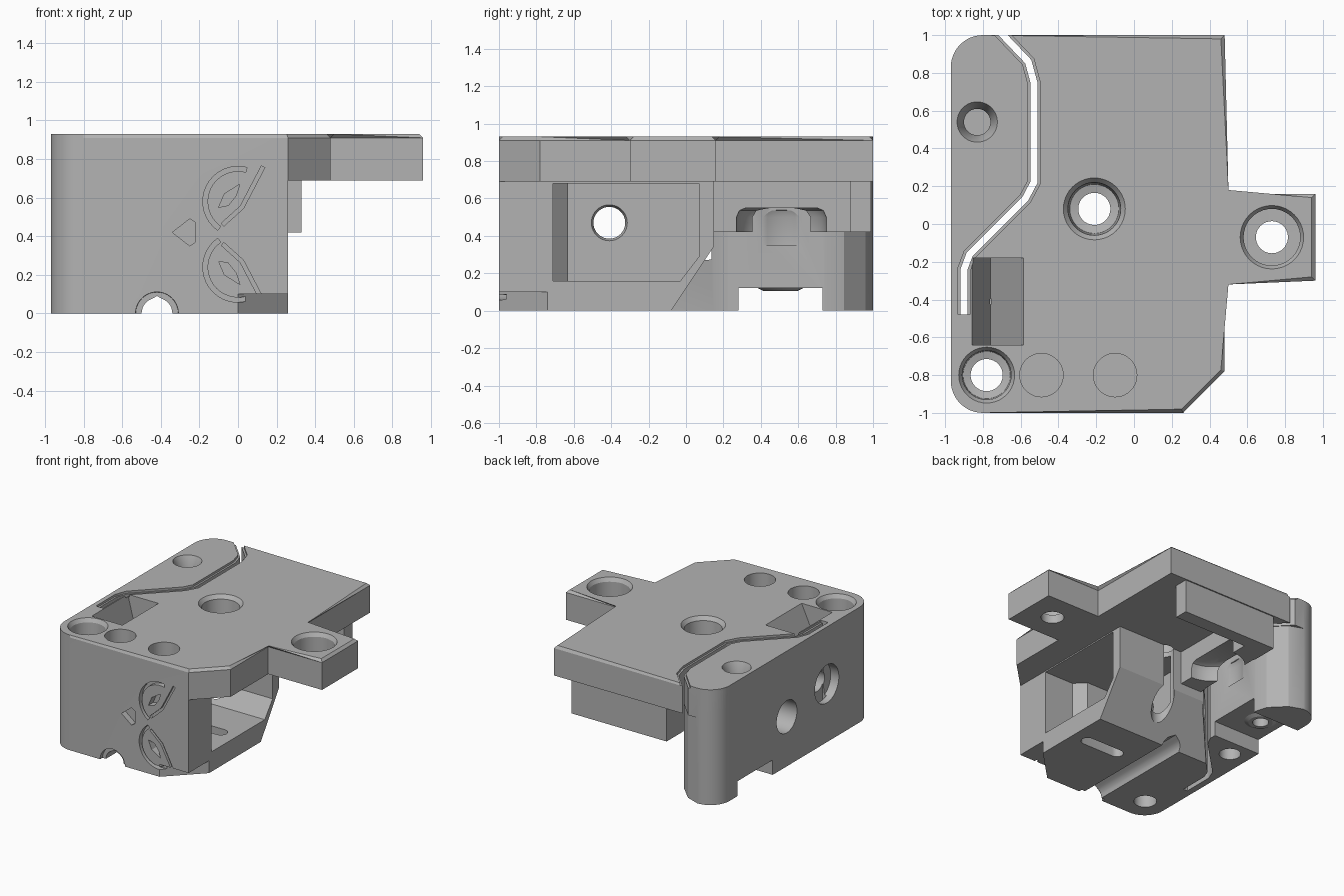
import bpy, bmesh, math
from mathutils import Vector

cube = bpy.data.objects.get("Cube")
if cube:
    bpy.data.objects.remove(cube, do_unlink=True)

grey = bpy.data.materials.new("plain grey")
grey.use_nodes = True
GREY = (0.45, 0.45, 0.45, 1)
grey.diffuse_color = GREY
grey.node_tree.nodes["Principled BSDF"].inputs["Base Color"].default_value = GREY


def place(axis, u, v, w):
    return {"x": (w, u, v), "y": (u, w, v), "z": (u, v, w)}[axis]


def finish(bm, name):
    bmesh.ops.recalc_face_normals(bm, faces=bm.faces)
    mesh = bpy.data.meshes.new(name)
    bm.to_mesh(mesh)
    bm.free()
    mesh.materials.append(grey)
    obj = bpy.data.objects.new(name, mesh)
    bpy.context.collection.objects.link(obj)
    return obj


def prism(name, points, low, high, axis="z", chamfer=0):
    """Extrude a closed outline along an axis, with an optional top chamfer."""
    bm = bmesh.new()
    a = [bm.verts.new(place(axis, u, v, low)) for u, v in points]
    b = [bm.verts.new(place(axis, u, v, high)) for u, v in points]
    bm.faces.new(a)
    rim = bm.faces.new(b)
    for i in range(len(a)):
        j = (i + 1) % len(a)
        bm.faces.new((a[i], a[j], b[j], b[i]))
    if chamfer:
        bmesh.ops.bevel(bm, geom=list(rim.edges), offset=chamfer, segments=1,
                        affect="EDGES", profile=0.5)
    return finish(bm, name)


def turned(name, centre, profile, axis="z", sides=40):
    """Stack rings of (radius, position) along an axis."""
    bm = bmesh.new()
    rings = []
    for r, w in profile:
        pts = arc(centre, r, 0, 360, sides)[:-1]
        rings.append([bm.verts.new(place(axis, u, v, w)) for u, v in pts])
    bm.faces.new(rings[0])
    bm.faces.new(rings[-1])
    for p, q in zip(rings, rings[1:]):
        for i in range(sides):
            j = (i + 1) % sides
            bm.faces.new((p[i], p[j], q[j], q[i]))
    return finish(bm, name)


def arc(centre, r, start, end, steps=12):
    angles = [math.radians(start + (end - start) * i / steps) for i in range(steps + 1)]
    return [(centre[0] + r * math.cos(t), centre[1] + r * math.sin(t)) for t in angles]


def box(u0, u1, v0, v1):
    return [(u0, v0), (u1, v0), (u1, v1), (u0, v1)]


def ribbon(path, width):
    """Outline of a band of even width along a path."""
    pts = [Vector(p) for p in path]
    left, right = [], []
    for i, p in enumerate(pts):
        d1 = (p - pts[i - 1]).normalized() if i else (pts[1] - p).normalized()
        d2 = (pts[i + 1] - p).normalized() if i < len(pts) - 1 else d1
        n1, n2 = Vector((-d1.y, d1.x)), Vector((-d2.y, d2.x))
        n = (n1 + n2).normalized()
        n *= width / 2 / n.dot(n1)
        left.append(tuple(p + n))
        right.append(tuple(p - n))
    return left + right[::-1]


def combine(target, tool, operation="DIFFERENCE"):
    mod = target.modifiers.new("combine", "BOOLEAN")
    mod.operation, mod.solver, mod.object = operation, "EXACT", tool
    bpy.context.view_layer.update()
    deps = bpy.context.evaluated_depsgraph_get()
    result = bpy.data.meshes.new_from_object(target.evaluated_get(deps))
    target.modifiers.clear()
    target.data = result
    bpy.data.objects.remove(tool, do_unlink=True)


front_corner = arc((-0.8, -0.83), 0.17, 180, 270)
lever_end = arc((-0.8, 0.83), 0.17, 90, 180)

# Top plate with side tab
housing = prism("housing", front_corner + [
    (0.26, -1), (0.48, -0.78), (0.48, -0.3), (0.96, -0.3), (0.96, 0.16),
    (0.48, 0.16), (0.48, 1)] + lever_end, 0.69, 0.93, chamfer=0.02)

# Lower body: sloped back, bevelled foot and hollow side
lower = prism("lower_body", front_corner + [
    (0.26, -1), (0.26, 0.15), (-0.57, 0.15), (-0.9, -0.17), (-0.97, -0.17)], 0, 0.7)
combine(lower, prism("slope_cut", [(-0.08, 0), (0.2, 0.42), (0.4, 0.42), (0.4, -0.1),
                                   (-0.145, -0.1)], -1.2, 0.5, "x"))
combine(lower, prism("foot_cut", [(0, -1), (0.3, -1.3), (0.6, -0.4)], -0.1, 0.1))
combine(lower, prism("side_hollow", [(-0.63, 0.16), (-0.03, 0.16), (0.07, 0.29),
                                     (0.07, 0.68), (-0.63, 0.68)], -0.45, 0.4, "x"))
combine(lower, prism("hollow_corner", [(0.4, -0.71), (0, -0.71), (-0.08, -0.63),
                                       (-0.08, -0.6), (0.4, -0.6)], 0.16, 0.68))
combine(housing, lower, "UNION")

# Tension lever, notched underneath, with a small boss in the notch
lever = prism("lever", lever_end + [
    (-0.97, -0.25), (-0.9, -0.25), (-0.9, -0.17), (-0.59, 0.14), (-0.54, 0.22),
    (-0.54, 0.74), (-0.57, 0.84), (-0.69, 0.96)], 0, 0.92)
combine(lever, prism("lever_notch", box(-1.2, -0.3, 0.28, 0.73), -0.1, 0.12))
combine(lever, turned("lever_boss", (-0.8, 0.505), [(0.09, 0.105), (0.12, 0.12), (0.12, 0.2)]),
        "UNION")
combine(housing, lever, "UNION")

# Rear wall and rounded recess block hanging from the plate
combine(housing, prism("rear_wall", box(-0.52, 0.33, 0.88, 0.99), 0.42, 0.75), "UNION")
combine(housing, prism("recess_block", box(-0.52, -0.33, 0.13, 0.9), 0.42, 0.75), "UNION")
combine(housing, turned("round_recess", (-0.33, 0.51), [
    (0.24, 0.35), (0.24, 0.5), (0.225, 0.535), (0.19, 0.55)]))

# Narrow slot that frees the lever
path = [(-0.76, 1.07), (-0.56, 0.86), (-0.53, 0.75), (-0.53, 0.22), (-0.575, 0.135),
        (-0.87, -0.16), (-0.9, -0.24), (-0.9, -0.48)]
combine(housing, prism("lever_slot", ribbon(path, 0.036), -0.1, 1.1))
combine(housing, prism("slot_edge", ribbon(path, 0.065), 0.912, 1.1))

# Vertical holes: centre and (radius, height) steps
vertical = [
    ((-0.21, 0.08), [(0.085, -0.1), (0.085, 0.72), (0.13, 0.73), (0.14, 0.9), (0.18, 0.95)]),
    ((0.73, -0.07), [(0.085, 0.6), (0.085, 0.76), (0.15, 0.761), (0.15, 0.9), (0.18, 0.95)]),
    ((-0.78, -0.8), [(0.085, -0.1), (0.085, 0.75), (0.125, 0.76), (0.13, 0.9), (0.16, 0.95)]),
    ((-0.83, 0.54), [(0.07, 0.55), (0.07, 0.84), (0.115, 0.95)]),
    ((-0.49, -0.8), [(0.115, 0.7), (0.115, 1)]),
    ((-0.1, -0.8), [(0.115, 0.7), (0.115, 1)]),
    ((-0.81, 0.14), [(0.08, -0.1), (0.08, 0.15)]),
    ((-0.8, 0.505), [(0.06, 0.05), (0.06, 0.3)]),
]
for centre, profile in vertical:
    combine(housing, turned("vertical_hole", centre, profile))

# Holes through the outer side wall
combine(housing, turned("wall_hole", (-0.41, 0.47), [
    (0.16, -1.1), (0.15, -0.9), (0.085, -0.89), (0.085, -0.48), (0.1, -0.44)], "x"))
combine(housing, turned("lever_hole", (0.1, 0.4), [(0.13, -1.1), (0.13, -0.6)], "x"))

# Wedge pocket in the top and oblong slot in the floor
combine(housing, prism("wedge_pocket", [(-0.865, 0.96), (-0.57, 0.96), (-0.76, 0.55)],
                       -0.64, -0.18, "y"))
combine(housing, prism("floor_slot", arc((0.12, -0.39), 0.05, -90, 90)
                       + arc((-0.16, -0.39), 0.05, 90, 270), -0.1, 0.2))

# Groove along the bottom, wider at the mouth
combine(housing, prism("groove", [(-0.5, -0.1), (-0.5, 0)] + arc((-0.42, 0), 0.08, 160, 110, 4)
                       + [(-0.42, 0.09)] + arc((-0.42, 0), 0.08, 70, 20, 4)
                       + [(-0.34, 0), (-0.34, -0.1)], -1.1, 0.3, "y"))
combine(housing, turned("groove_mouth", (-0.42, 0), [(0.115, -1.1), (0.11, -0.97)], "y"))

# Shallow face cut into the front: mirrored eyes and a beak
for side in (1, -1):
    def flip(points):
        return [(x, 0.41 + side * z) for x, z in points]
    brow = arc((0, 0.17), 0.17, 75, 235, 16)
    combine(housing, prism("eye_rim", ribbon(flip(brow), 0.025), -1.1, -0.96, "y"))
    combine(housing, prism("eye", flip([(-0.1, 0.14), (-0.07, 0.21), (0.01, 0.26),
                                        (-0.01, 0.2), (-0.05, 0.15)]), -1.1, -0.94, "y"))
    combine(housing, prism("feather", ribbon(flip([(-0.08, 0.05), (0.02, 0.14), (0.13, 0.35)]),
                                             0.02), -1.1, -0.98, "y"))
combine(housing, prism("beak", [(-0.34, 0.42), (-0.25, 0.49), (-0.22, 0.47),
                                (-0.22, 0.37), (-0.25, 0.35)], -1.1, -0.95, "y"))

# Smooth curved walls and keep edges crisp
bpy.ops.object.select_all(action="DESELECT")
housing.select_set(True)
bpy.context.view_layer.objects.active = housing
bpy.ops.object.shade_smooth_by_angle(angle=math.radians(25))
